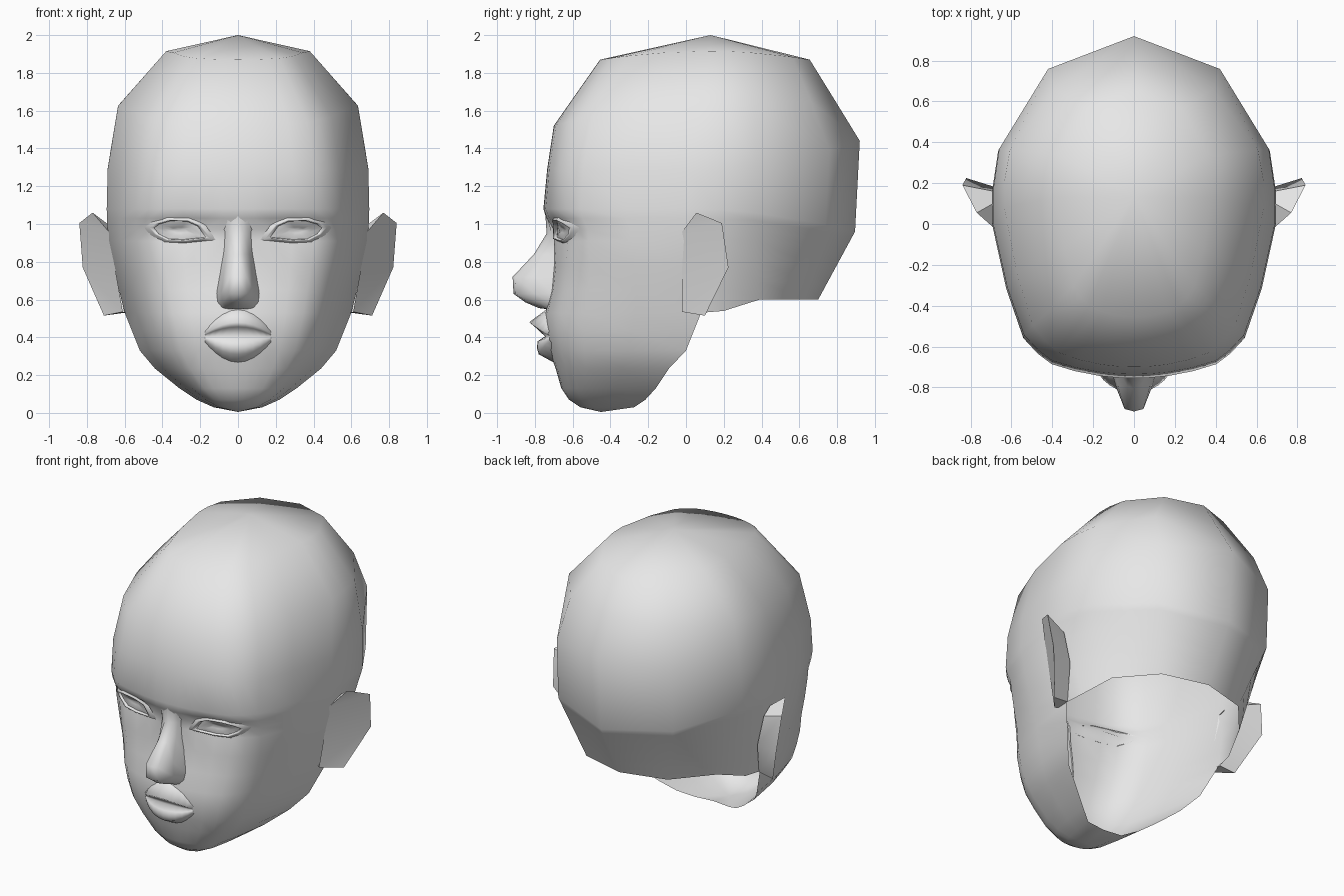
import bpy, bmesh, math
from mathutils import Vector
from mathutils.bvhtree import BVHTree

if "Cube" in bpy.data.objects:
    bpy.data.objects.remove(bpy.data.objects["Cube"])

skin = bpy.data.materials.new("pale_grey")
skin.diffuse_color = (0.8, 0.8, 0.8, 1)
skin.use_nodes = True
skin.node_tree.nodes["Principled BSDF"].inputs["Base Color"].default_value = skin.diffuse_color


def finish(name, bm, sharp=None):
    """Turn a half mesh into a mirrored, smooth object."""
    bmesh.ops.remove_doubles(bm, verts=bm.verts[:], dist=0.0005)
    bmesh.ops.recalc_face_normals(bm, faces=bm.faces[:])
    me = bpy.data.meshes.new(name)
    bm.to_mesh(me)
    ob = bpy.data.objects.new(name, me)
    bpy.context.collection.objects.link(ob)
    me.materials.append(skin)
    me.polygons.foreach_set("use_smooth", [True] * len(me.polygons))
    if sharp:
        me.set_sharp_from_angle(angle=math.radians(sharp))
    mod = ob.modifiers.new("mirror", 'MIRROR')
    mod.merge_threshold = 0.001
    return ob


def loft(bm, rows, closed=False):
    """Skin neighbouring rows of points with quads."""
    grid = [[bm.verts.new(p) for p in row] for row in rows]
    for a, b in zip(grid, grid[1:]):
        n = len(a)
        for j in range(n if closed else n - 1):
            k = (j + 1) % n
            bm.faces.new((a[j], a[k], b[k], b[j]))
    return grid


# Half cross-section as (width fraction, depth fraction), front then back
FRONT = [(0, 1), (.12, .997), (.25, .985), (.42, .955), (.58, .91),
         (.68, .84), (.78, .74), (.9, .42), (1, 0)]
BACK = [(1, .18), (.957, .4), (.61, .825), (0, 1)]


def socket(x, z):
    return .045 * math.exp(-((x - .30) / .14) ** 2 - ((z - .965) / .06) ** 2)


def front_row(zf, zs, w, yf, ys):
    pts = []
    for u, t in FRONT:
        z = zs + (zf - zs) * t * t
        pts.append(Vector((u * w, ys + (yf - ys) * t + socket(u * w, z), z)))
    return pts


def full_row(zf, zs, zb, w, yf, ys, yb):
    return front_row(zf, zs, w, yf, ys) + [
        Vector((u * w, ys + (yb - ys) * t, zs + (zb - zs) * t * t)) for u, t in BACK]


# Cranium rows, from crown to brow
cranium = [[Vector((0, .13, 2))] * 13,
           full_row(1.87, 1.915, 1.87, .38, -.455, .13, .655),
           full_row(1.52, 1.625, 1.66, .635, -.70, .08, .785),
           full_row(1.29, 1.29, 1.44, .69, -.735, 0, .92),
           full_row(1.08, 1.08, .96, .695, -.755, 0, .895)]
# Neck edge behind the ear
nape = [Vector(p) for p in ((.58, .2, .54), (.5, .39, .6), (.3, .62, .6), (0, .7, .6))]
# Face rows: height, half width, front y, side y
upper_face = [(1.03, .694, -.74, 0), (.97, .69, -.705, 0), (.91, .685, -.70, 0),
              (.78, .665, -.70, .03), (.65, .63, -.715, .06), (.53, .60, -.745, .08)]
jaw = [(.43, .56, -.745, .04), (.33, .52, -.725, 0), (.235, .44, -.69, -.09),
       (.13, .31, -.66, -.16), (.07, .22, -.62, -.215), (.03, .13, -.56, -.275)]

rows = cranium[:]
for z, w, yf, ys in upper_face:
    f = (1.08 - z) / .55
    rows.append(front_row(z, z, w, yf, ys)
                + [a.lerp(b, f) for a, b in zip(cranium[-1][9:], nape)])

bm = bmesh.new()
loft(bm, [r[:] for r in rows])
chin = [Vector((0, -.45, .005))] * 9
loft(bm, [rows[-1][:9]] + [front_row(z, z, w, yf, ys) for z, w, yf, ys in jaw] + [chin])
bm.faces.new([bm.verts.new(p) for p in ((.13, -.275, .03), (0, -.29, .03), (0, -.45, .005))])
# Collapse the crown and chin fans
bmesh.ops.remove_doubles(bm, verts=bm.verts[:], dist=0.0005)
tree = BVHTree.FromBMesh(bm)
finish("head", bm)


def skin_y(x, z):
    """Depth of the face at a front position."""
    hit = tree.ray_cast(Vector((max(x, .0005), -3, z)), Vector((0, 1, 0)))[0]
    return hit.y if hit else 0


# Nose: height, ridge y, ridge half width, base half width
nose = [(1.04, -.744, .03, .07), (.95, -.738, .03, .075), (.84, -.805, .033, .08),
        (.72, -.918, .045, .10), (.63, -.913, .048, .115), (.585, -.85, .035, .11),
        (.555, -.78, .025, .085), (.55, -.74, .02, .07)]
bm = bmesh.new()
nose_rows = []
for z, y, r, b in nose:
    s = skin_y(b, z) + .008
    nose_rows.append([(0, y, z), (r, min(y + .012, s), z),
                      (r + (b - r) * .6, y + (s - y) * .55, z), (b, s, z)])
loft(bm, nose_rows)
finish("nose", bm)

# Lips: height and forward offset at the middle
lip_profile = [(.55, -.004), (.48, .085), (.455, .055), (.405, .006),
               (.38, .05), (.345, .062), (.31, .062), (.265, -.004)]
bm = bmesh.new()
lip_rows = []
for z, d in lip_profile:
    row = []
    for x in (0, .04, .08, .12, .15, .175):
        k = 1 - (x / .18) ** 2
        zz = .402 + (z - .402) * (.15 + .85 * k)
        row.append((x, skin_y(x, zz) - d * k ** .8, zz))
    lip_rows.append(row)
loft(bm, lip_rows)
finish("lips", bm)

# Eye outline, relative to its centre
EYE = [(-.145, -.04), (-.10, .022), (-.04, .048), (.05, .05), (.11, .033),
       (.14, .012), (.115, -.02), (.06, -.048), (-.02, -.052), (-.09, -.045)]


def eye_ring(scale, d):
    pts = []
    for x, z in EYE:
        px, pz = .31 + x * scale, .968 + z * scale
        pts.append((px, skin_y(px, pz) - d, pz))
    return pts


for name, rings in (("eyelids", [(1.35, -.003), (1.14, .018), (1.03, .022), (.96, .004)]),
                    ("eye", [(.97, .003), (.6, .012), (.3, .016), (0, .017)])):
    bm = bmesh.new()
    loft(bm, [eye_ring(s, d) for s, d in rings], closed=True)
    finish(name, bm)

# Ear: flat flared front with a wedge-shaped back
outer = [(.685, -.02, .96), (.77, .055, 1.06), (.84, .19, 1.005),
         (.822, .225, .77), (.71, .10, .515), (.61, -.02, .535)]
inner = [(.685, .0, .96), (.69, .10, 1.0), (.685, .16, .95),
         (.645, .17, .75), (.60, .09, .53), (.59, .0, .535)]
bm = bmesh.new()
grid = loft(bm, [outer, inner])
v = grid[0]
for a, b, c in ((0, 1, 2), (0, 2, 3), (0, 3, 5), (5, 3, 4)):
    bm.faces.new((v[a], v[b], v[c]))
finish("ear", bm, 40)
